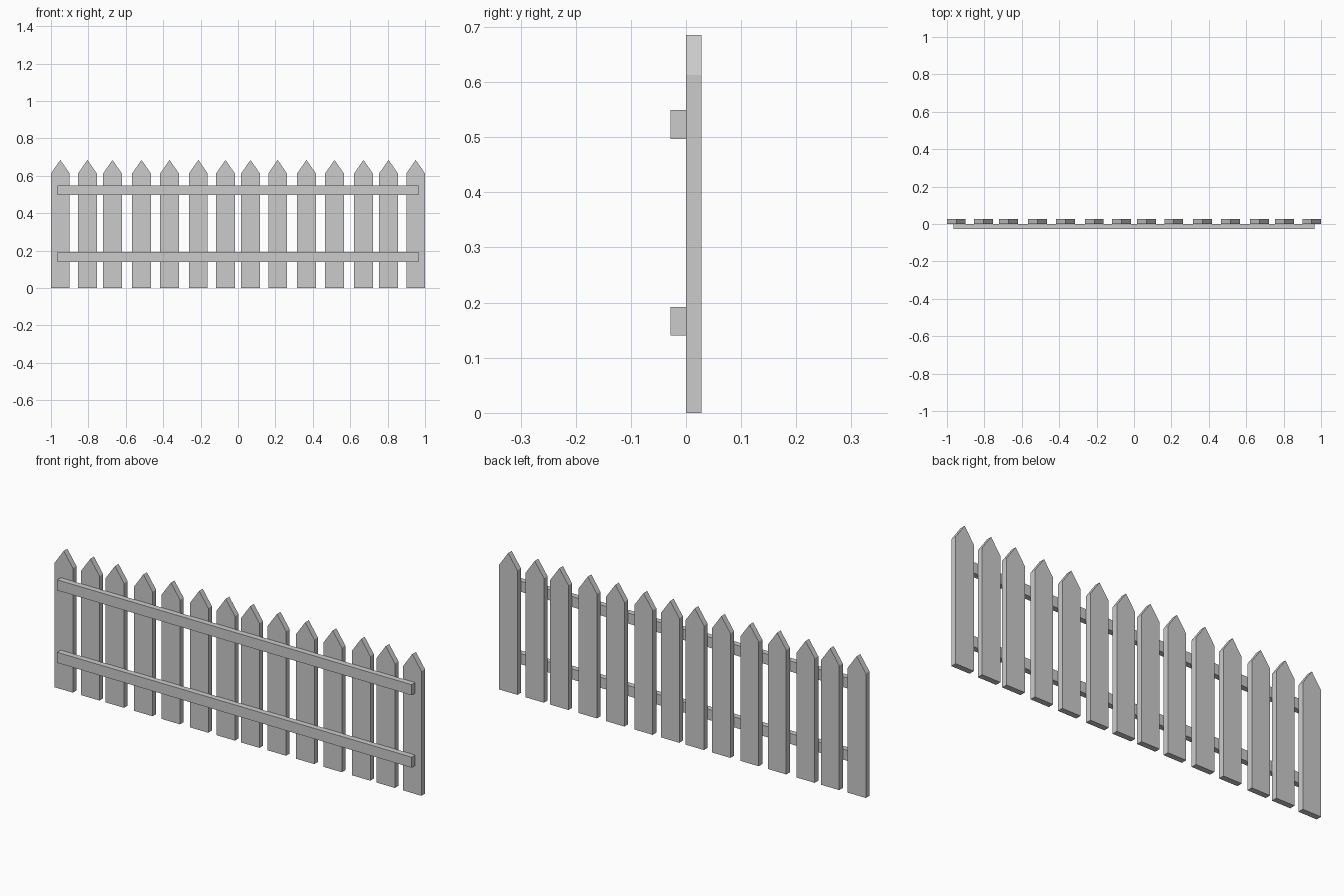
import bpy

if "Cube" in bpy.data.objects:
    bpy.data.objects.remove(bpy.data.objects["Cube"])

W, SHOULDER, TIP, T = 0.05, 0.613, 0.685, 0.028


def prism(name, profile, y0, y1):
    """Extrude an x-z outline (counter-clockwise seen from the front) from y0 to y1."""
    n = len(profile)
    verts = [(x, y, z) for y in (y0, y1) for x, z in profile]
    faces = [tuple(range(n)), tuple(reversed(range(n, 2 * n)))]
    faces += [(i, i + n, (i + 1) % n + n, (i + 1) % n) for i in range(n)]
    mesh = bpy.data.meshes.new(name)
    mesh.from_pydata(verts, [], faces)
    obj = bpy.data.objects.new(name, mesh)
    bpy.context.collection.objects.link(obj)
    return obj


# Pointed pickets, slightly uneven spacing, mirrored about the centre
for c in (0.067, 0.212, 0.366, 0.516, 0.671, 0.805, 0.95):
    for side, label in ((-1, "left"), (1, "right")):
        x = side * c
        prism(f"picket_{label}",
              [(x - W, 0), (x + W, 0), (x + W, SHOULDER), (x, TIP), (x - W, SHOULDER)],
              0, T)

# Horizontal rails on the front
for name, z0, z1 in (("lower_rail", 0.14, 0.192), ("upper_rail", 0.497, 0.549)):
    prism(name, [(-0.966, z0), (0.966, z0), (0.966, z1), (-0.966, z1)], -T, 0)
